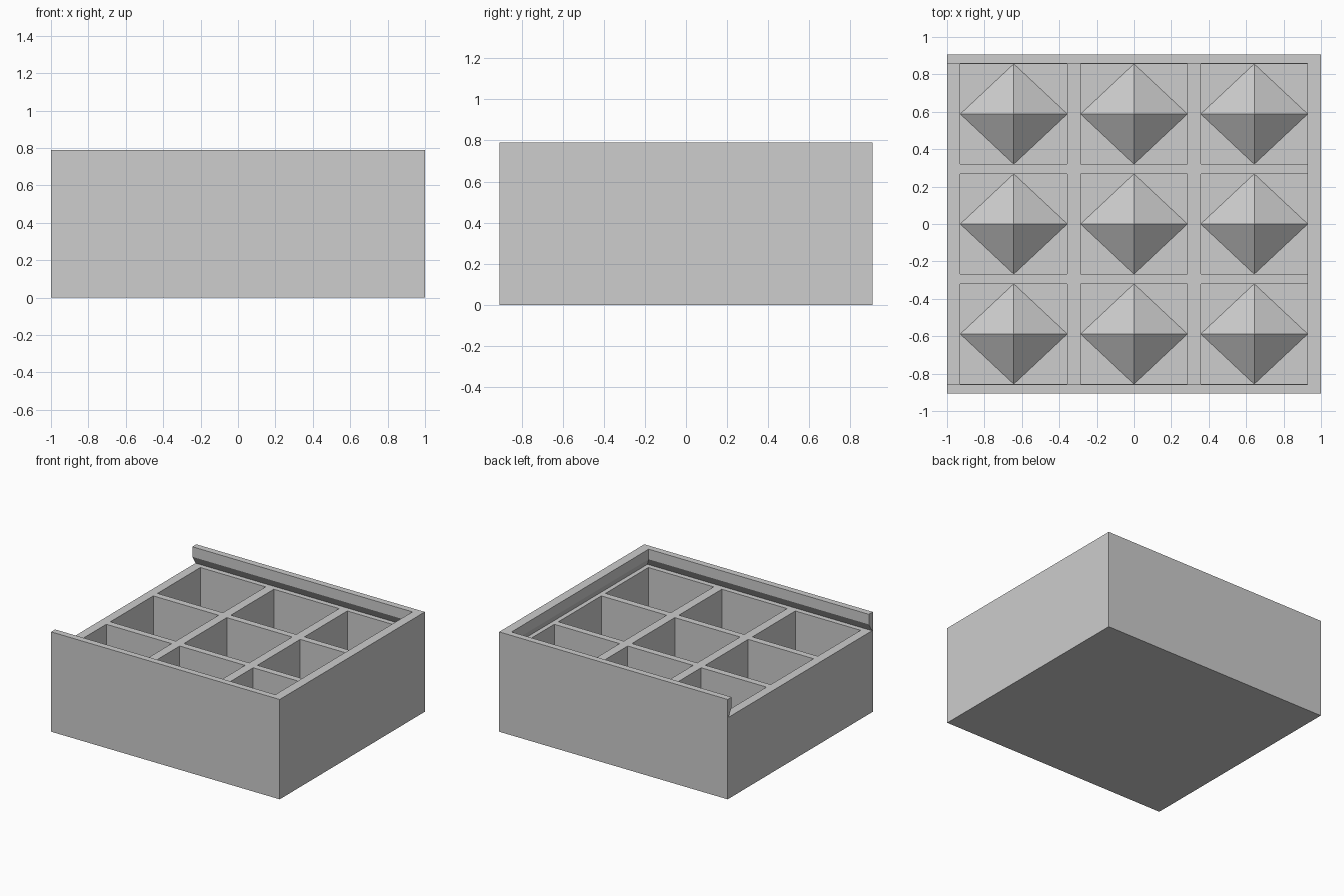
import bpy, bmesh

if "Cube" in bpy.data.objects:
    bpy.data.objects.remove(bpy.data.objects["Cube"])

grey = bpy.data.materials.new("plain_grey")
grey.diffuse_color = (0.61, 0.61, 0.61, 1)
grey.use_nodes = True
grey.node_tree.nodes["Principled BSDF"].inputs["Base Color"].default_value = grey.diffuse_color

HX, HY, TOP = 1.0, 0.907, 0.79       # outer half sizes and height
LEDGE, LIP = 0.645, 0.71             # divider top and underside of the lip
FLOOR, PEAK = 0.06, 0.17             # pocket floor, pyramid height
PX, PY = 0.286, 0.268                # pocket half sizes
CENTRES = [(0.643 * i, 0.588 * j) for i in (-1, 0, 1) for j in (-1, 0, 1)]


def make_object(name, bm):
    bmesh.ops.recalc_face_normals(bm, faces=bm.faces)
    mesh = bpy.data.meshes.new(name)
    bm.to_mesh(mesh)
    bm.free()
    mesh.materials.append(grey)
    obj = bpy.data.objects.new(name, mesh)
    bpy.context.collection.objects.link(obj)
    return obj


def add_stack(bm, layers):
    """Closed solid from stacked rectangles (x0, x1, half_y, z)."""
    rings = [[bm.verts.new(p) for p in ((x0, -y, z), (x1, -y, z), (x1, y, z), (x0, y, z))]
             for x0, x1, y, z in layers]
    for low, high in zip(rings, rings[1:]):
        for k in range(4):
            n = (k + 1) % 4
            bm.faces.new((low[k], low[n], high[n], high[k]))
    bm.faces.new(rings[0][::-1])
    bm.faces.new(rings[-1])
    return [v for ring in rings for v in ring]


def cut(target, cutter):
    cutter.hide_render = True
    cutter.hide_viewport = False
    cutter.display_type = 'WIRE'
    mod = target.modifiers.new(cutter.name, 'BOOLEAN')
    mod.operation = 'DIFFERENCE'
    mod.solver = 'EXACT'
    mod.object = cutter


# Outer block
bm = bmesh.new()
add_stack(bm, [(-HX, HX, HY, 0), (-HX, HX, HY, TOP)])
box = make_object("divided_box", bm)

# Dovetail lid channel, open on the left end
bm = bmesh.new()
add_stack(bm, [(-1.1, 0.965, 0.897, LEDGE),
               (-1.1, 0.927, 0.857, LIP),
               (-1.1, 0.927, 0.857, TOP + 0.1)])
channel = make_object("lid_channel_cutter", bm)

# Nine pockets
bm = bmesh.new()
for cx, cy in CENTRES:
    verts = add_stack(bm, [(-PX, PX, PY, FLOOR), (-PX, PX, PY, LEDGE + 0.02)])
    bmesh.ops.translate(bm, verts=verts, vec=(cx, cy, 0))
pockets = make_object("pocket_cutter", bm)

cut(box, channel)
cut(box, pockets)

# Apply the cuts, then drop the cutters
bpy.context.view_layer.update()
deps = bpy.context.evaluated_depsgraph_get()
result = bpy.data.meshes.new_from_object(box.evaluated_get(deps))
box.modifiers.clear()
box.data = result
for helper in (channel, pockets):
    bpy.data.objects.remove(helper)

# Four-sided pyramid on each pocket floor
bm = bmesh.new()
for cx, cy in CENTRES:
    base = [bm.verts.new((cx + dx * PX, cy + dy * PY, FLOOR))
            for dx, dy in ((1, 0), (0, 1), (-1, 0), (0, -1))]
    tip = bm.verts.new((cx, cy, FLOOR + PEAK))
    for k in range(4):
        bm.faces.new((base[k], base[(k + 1) % 4], tip))
make_object("pocket_pyramids", bm)
